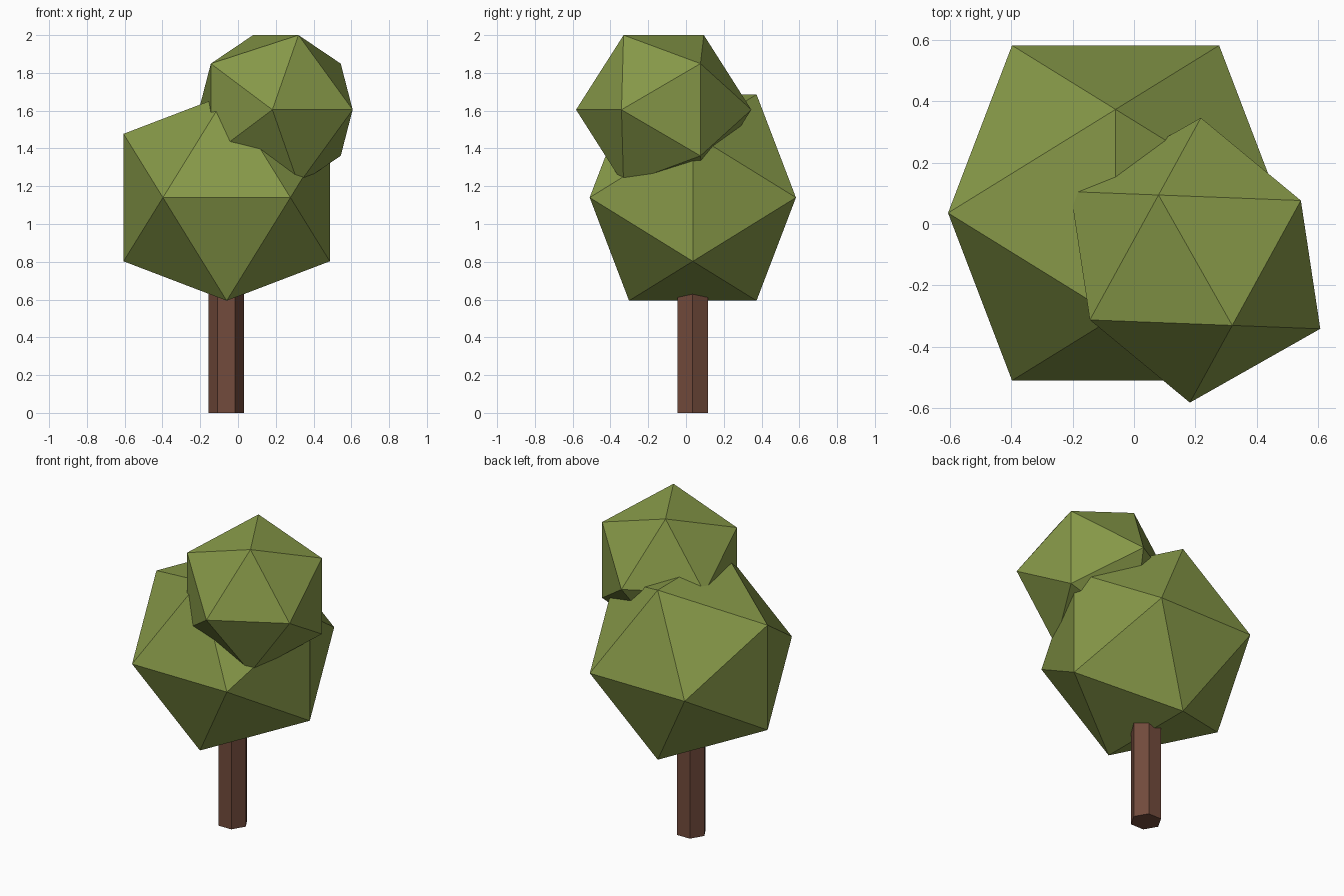
import bpy
import bmesh
import math
from mathutils import Matrix, Vector

cube = bpy.data.objects.get("Cube")
if cube:
    bpy.data.objects.remove(cube, do_unlink=True)


def make_material(name, colour):
    mat = bpy.data.materials.new(name)
    mat.use_nodes = True
    mat.diffuse_color = colour
    bsdf = next(n for n in mat.node_tree.nodes if n.type == 'BSDF_PRINCIPLED')
    bsdf.inputs["Base Color"].default_value = colour
    bsdf.inputs["Roughness"].default_value = 0.9
    return mat


def finish(bm, name, location, mat):
    bmesh.ops.recalc_face_normals(bm, faces=bm.faces)
    mesh = bpy.data.meshes.new(name)
    bm.to_mesh(mesh)
    bm.free()
    mesh.materials.append(mat)
    obj = bpy.data.objects.new(name, mesh)
    obj.location = location
    bpy.context.collection.objects.link(obj)
    return obj


def foliage(name, location, half_size, turn, mat):
    """Icosahedron from three golden rectangles, turned about z."""
    bm = bmesh.new()
    long = half_size
    short = half_size * 2 / (1 + math.sqrt(5))
    for s in (-short, short):
        for t in (-long, long):
            for corner in ((s, t, 0), (t, 0, s), (0, s, t)):
                bm.verts.new(Vector(corner))
    bmesh.ops.convex_hull(bm, input=bm.verts[:])
    bm.transform(Matrix.Rotation(math.radians(turn), 4, 'Z'))
    return finish(bm, name, location, mat)


def trunk(name, location, radius, height, mat):
    """Upright hexagonal post with corners on the x axis."""
    bm = bmesh.new()
    ring = [bm.verts.new((radius * math.cos(i * math.pi / 3),
                          radius * math.sin(i * math.pi / 3), 0))
            for i in range(6)]
    base = bm.faces.new(ring)
    top = bmesh.ops.extrude_face_region(bm, geom=[base], use_keep_orig=True)
    verts = [v for v in top["geom"] if isinstance(v, bmesh.types.BMVert)]
    bmesh.ops.translate(bm, verts=verts, vec=(0, 0, height))
    return finish(bm, name, location, mat)


leaf_green = make_material("leaf_green", (0.24, 0.315, 0.065, 1))
bark_brown = make_material("bark_brown", (0.17, 0.07, 0.045, 1))

# Trunk, then the large crown and the smaller crown on its shoulder
trunk("trunk", (-0.062, 0.035, 0), 0.093, 0.7, bark_brown)
foliage("large_crown", (-0.06, 0.036, 1.14), 0.546, 0, leaf_green)
foliage("small_crown", (0.2, -0.118, 1.605), 0.395, 29.5, leaf_green)
